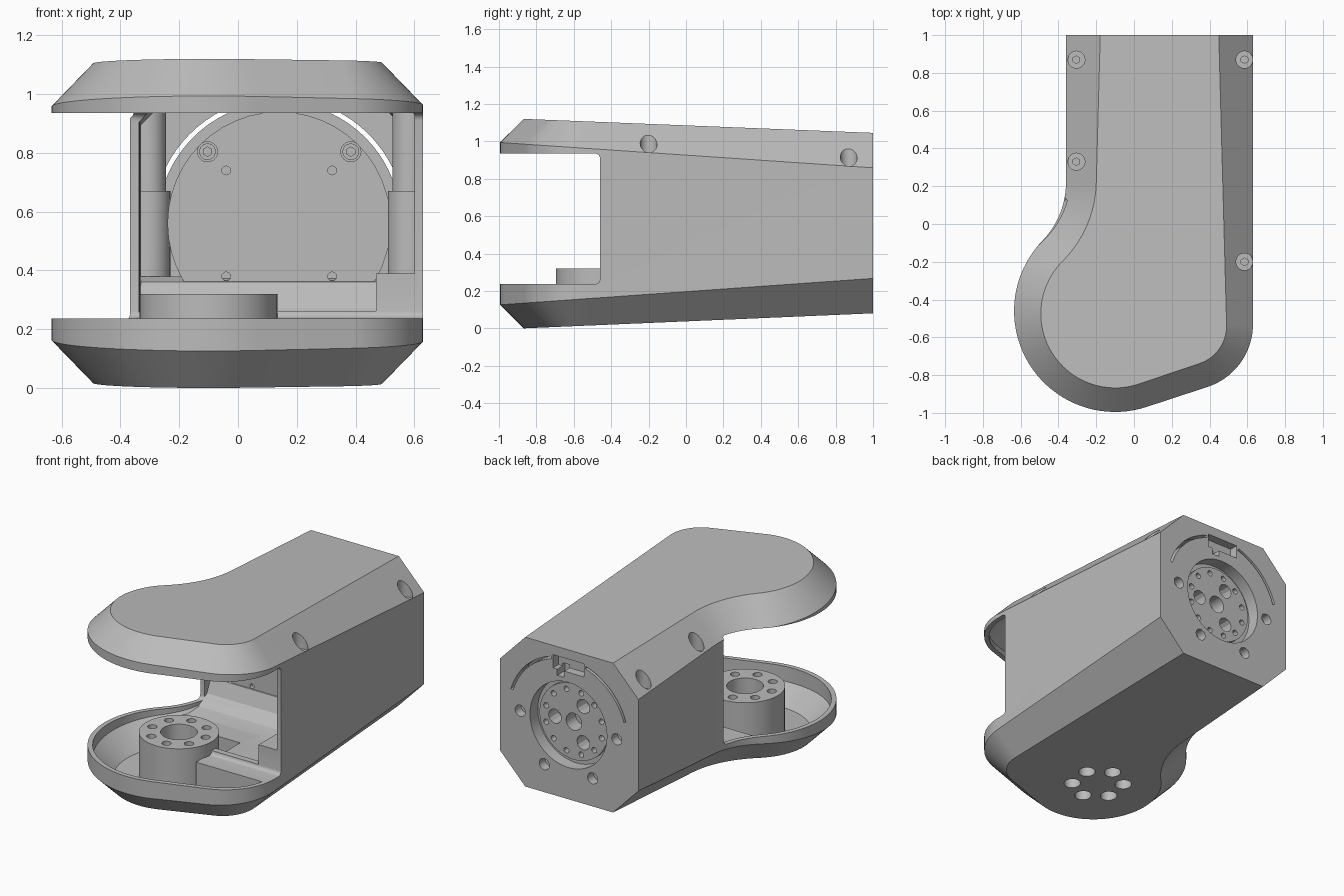
import bpy, bmesh
from math import sin, cos, radians, pi
from mathutils import Matrix, Vector

cube = bpy.data.objects.get("Cube")
if cube:
    bpy.data.objects.remove(cube, do_unlink=True)

grey = bpy.data.materials.new("plain grey")
grey.use_nodes = True
grey.diffuse_color = (0.5, 0.5, 0.5, 1)
grey.node_tree.nodes["Principled BSDF"].inputs["Base Color"].default_value = (0.5, 0.5, 0.5, 1)

CX, CZ = 0.14, 0.56           # motor axis
HX, HY = -0.1, -0.46          # hub axis


def finish(name, bm):
    bmesh.ops.recalc_face_normals(bm, faces=bm.faces)
    me = bpy.data.meshes.new(name)
    bm.to_mesh(me)
    bm.free()
    me.materials.append(grey)
    ob = bpy.data.objects.new(name, me)
    bpy.context.collection.objects.link(ob)
    return ob


def cylinders(name, items, axis="Z", seg=32):
    """items: (centre, radius, length), all joined in one mesh"""
    bm = bmesh.new()
    turn = Matrix.Rotation(pi / 2, 4, "X") if axis == "Y" else Matrix()
    for c, r, length in items:
        bmesh.ops.create_cone(bm, cap_ends=True, segments=seg, radius1=r, radius2=r,
                              depth=length, matrix=Matrix.Translation(c) @ turn)
    return finish(name, bm)


def box(name, lo, hi, bevel=0):
    lo, hi = Vector(lo), Vector(hi)
    bm = bmesh.new()
    bmesh.ops.create_cube(bm, size=1, matrix=Matrix.Translation((lo + hi) / 2)
                          @ Matrix.Diagonal((*(hi - lo), 1)))
    if bevel:
        along = [e for e in bm.edges if abs(e.verts[0].co.x - e.verts[1].co.x) > 0.01]
        bmesh.ops.bevel(bm, geom=along, offset=bevel, segments=4, profile=0.5, affect="EDGES")
    return finish(name, bm)


def prism(name, pts, shift):
    bm = bmesh.new()
    face = bm.faces.new([bm.verts.new(p) for p in pts])
    out = bmesh.ops.extrude_face_region(bm, geom=[face])
    bmesh.ops.translate(bm, vec=shift,
                        verts=[v for v in out["geom"] if isinstance(v, bmesh.types.BMVert)])
    return finish(name, bm)


def carve(targets, tool, op="DIFFERENCE"):
    tool.hide_render = True
    for ob in targets:
        m = ob.modifiers.new("cut", "BOOLEAN")
        m.object, m.operation, m.solver, m.use_self = tool, op, "EXACT", True
        with bpy.context.temp_override(object=ob, active_object=ob):
            bpy.ops.object.modifier_apply(modifier=m.name)
    bpy.data.objects.remove(tool, do_unlink=True)


# Plan outline: points with inward normals, from back right round the front
def arc(c, r, a0, a1, n, inward):
    for i in range(n + 1):
        a = radians(a0 + (a1 - a0) * i / n)
        d = Vector((cos(a), sin(a)))
        yield Vector(c) + r * d, d * inward


outline = [(Vector((-0.36, 1)), Vector((1, 0)))]
outline += arc((-0.803, 0.22), 0.443, 0, -44, 12, 1)
outline += list(arc((HX, HY), 0.535, 136, 288.2, 40, -1))[1:]
outline += arc((0.28, -0.53), 0.35, -71.8, 0, 20, -1)
outline += [(Vector((0.63, 1)), Vector((-1, 0)))]


def inset(y):
    return 0.13 + 0.027 * (y + 0.9)


def top(y):
    return 1.12 - 0.04 * (y + 0.87)


def bottom(y):
    return 0.043 * (y + 0.87)


def rim(y):
    return top(y) - 1.03 * inset(y)


# Chamfered body, shrunk by t and ending at y = back
def body(name, t, back):
    rings = [[], [], [], []]
    for p, n in outline:
        q = p + n * t
        q.y = min(q.y, back)
        ch = inset(q.y)
        e = q + n * (ch - 0.4 * t)
        drop = 0.4 * t
        rings[0].append((e.x, e.y, bottom(e.y) + t))
        rings[1].append((q.x, q.y, bottom(q.y) + 1.03 * ch + drop))
        rings[2].append((q.x, q.y, rim(q.y) - drop))
        rings[3].append((e.x, e.y, top(e.y) - t))
    bm = bmesh.new()
    vs = [[bm.verts.new(c) for c in r] for r in rings]
    k = len(outline)
    for a, b in zip(vs, vs[1:]):
        for i in range(k):
            j = (i + 1) % k
            bm.faces.new((a[i], a[j], b[j], b[i]))
    bm.faces.new(vs[0])
    bm.faces.new(vs[3])
    return finish(name, bm)


housing = body("housing", 0, 1)
cavity = body("cavity", 0.03, 0.94)

# Screw posts, ledge, ramp and corner block stay solid inside the cavity
posts = [(-0.305, 0.87), (-0.305, 0.33), (0.585, 0.87), (0.585, -0.2)]
carve([cavity], cylinders("posts", [((x, y, 0.6), 0.06, 1.4) for x, y in posts]))
carve([cavity], cylinders("post_feet", [((x, y, 0.28), 0.075, 0.78) for x, y in posts]))
ledge = [(-0.6, -0.1), (-0.6, 0.262), (-0.42, 0.262), (-0.4, 0.19), (0, 0.19),
         (0.09, 0.21), (0.16, 0.27), (0.195, 0.36), (0.25, 0.38), (0.25, -0.1)]
carve([cavity], prism("ledge", [(0.12, y, z) for y, z in ledge], (0.6, 0, 0)))
carve([cavity], prism("ramp", [(-0.42, y, z) for y, z in [(-0.15, -0.1)] + [(-0.15, 0.19)] + ledge[4:]],
                      (0.6, 0, 0)))
carve([cavity], box("corner_block", (0.47, -0.6, -0.1), (0.8, -0.2, 0.39)))
carve([housing], cavity)

# Front opening, reaching further back on one side
carve([housing], box("front_window", (-1, -1.5, 0.237), (1, -0.46, 0.935), 0.025))
carve([housing], box("side_window", (-1, -1.5, 0.237), (-0.2, 0.14, 0.935), 0.025))

# Screw wells in the upper chamfer
wells = []
sockets = []
for x, y in posts:
    z = rim(y) - 0.02
    wells.append(((x, y, z + 0.15), 0.045, 0.3))
    sockets.append(((x, y, z), 0.02, 0.08))
carve([housing], cylinders("wells", wells))
carve([housing], cylinders("sockets", sockets, seg=6))

# Motor
motor = cylinders("motor", [((CX, 0.58, CZ), 0.38, 0.76)], "Y", 48)


def around(r, angles, y, rad, length):
    return [((CX + r * cos(radians(a)), y, CZ + r * sin(radians(a))), rad, length) for a in angles]


corners = (45, 135, 225, 315)
carve([motor], cylinders("screw_seats", around(0.345, corners, 0.2, 0.034, 0.06), "Y"))
carve([motor], cylinders("pin_holes", around(0.255, corners, 0.2, 0.015, 0.06), "Y", 12))
screws = cylinders("motor_screws", around(0.345, corners, 0.22, 0.028, 0.05), "Y")
carve([screws], cylinders("hex_sockets", around(0.345, corners, 0.19, 0.016, 0.04), "Y", 6))

# Output recess and holes in the back
rear = [housing, motor]
carve(rear, cylinders("recess", [((CX, 1, CZ), 0.275, 0.16)], "Y", 48))
carve(rear, cylinders("outer_holes", around(0.345, (0, 180, 240, 300), 1, 0.036, 0.12), "Y"))
carve(rear, cylinders("outer_pins", around(0.345, (0, 180, 240, 300), 1, 0.018, 0.2), "Y", 12))
carve(rear, box("wide_notch", (0.03, 0.945, 0.9), (0.25, 1.1, 0.985)))
carve(rear, box("deep_notch", (0.17, 0.92, 0.86), (0.22, 1.1, 0.92)))
for start in (17, 107):
    edge = [(r, start + 56 * i / 12) for r, steps in ((0.414, range(13)), (0.43, range(12, -1, -1)))
            for i in steps]
    pts = [(CX + r * cos(radians(a)), 0.9, CZ + r * sin(radians(a))) for r, a in edge]
    carve([housing], prism("arc_slit", pts, (0, 0.2, 0)))
flange = cylinders("output_flange", [((CX, 0.9, CZ), 0.245, 0.09)], "Y", 48)
carve([motor, flange], cylinders("centre_bore", [((CX, 0.95, CZ), 0.055, 0.2)], "Y"))
carve([motor, flange], cylinders("flange_ports", around(0.135, (0, 120, 240), 0.95, 0.046, 0.2), "Y", 12))
carve([motor, flange], cylinders("flange_holes", around(0.205, range(15, 375, 30), 0.95, 0.018, 0.16), "Y", 12))

# Hub on the lower deck, with holes from above and below
hub = cylinders("hub", [((HX, HY, 0.178), 0.235, 0.284)], seg=48)


def hub_ring(r, count, offset, z, rad, length):
    return [((HX + r * cos(a), HY + r * sin(a), z), rad, length)
            for a in (radians(offset) + 2 * pi * i / count for i in range(count))]


carve([hub], cylinders("hub_bore", [((HX, HY, 0.32), 0.108, 0.3)]))
carve([hub], cylinders("hub_holes", hub_ring(0.172, 8, 10, 0.34, 0.028, 0.16), seg=16))
carve([housing, hub], cylinders("base_holes", hub_ring(0.155, 6, 25, 0.02, 0.05, 0.24), seg=24))

# Smooth shading with sharp edges kept
bpy.ops.object.select_all(action="DESELECT")
for ob in (housing, motor, screws, flange, hub):
    ob.select_set(True)
bpy.context.view_layer.objects.active = housing
bpy.ops.object.shade_smooth_by_angle(angle=radians(25))
